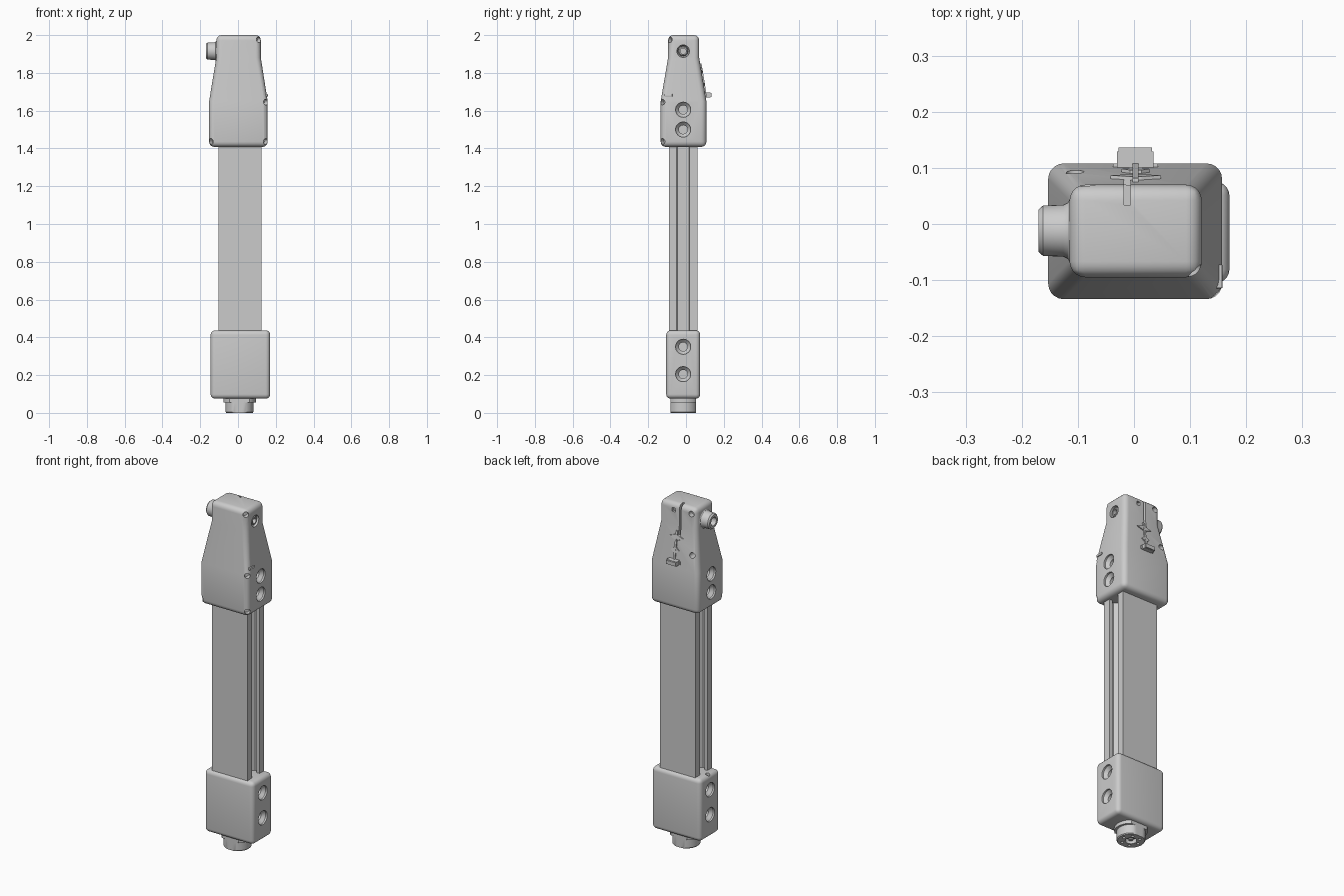
import bpy, bmesh, math
from mathutils import Vector, Matrix

if "Cube" in bpy.data.objects:
    bpy.data.objects.remove(bpy.data.objects["Cube"])


def make(name, bm):
    bmesh.ops.recalc_face_normals(bm, faces=bm.faces)
    me = bpy.data.meshes.new(name)
    bm.to_mesh(me)
    bm.free()
    ob = bpy.data.objects.new(name, me)
    bpy.context.collection.objects.link(ob)
    return ob


def activate(ob):
    bpy.ops.object.select_all(action='DESELECT')
    bpy.context.view_layer.objects.active = ob
    ob.select_set(True)


def loft(name, rings):
    """Skin closed rings of 3D points and cap both ends."""
    bm = bmesh.new()
    vs = [[bm.verts.new(p) for p in r] for r in rings]
    n = len(vs[0])
    for a, b in zip(vs, vs[1:]):
        for i in range(n):
            bm.faces.new((a[i], a[(i + 1) % n], b[(i + 1) % n], b[i]))
    bm.faces.new(vs[0])
    bm.faces.new(vs[-1])
    return make(name, bm)


def rect(x0, x1, y0, y1, z):
    return [(x0, y0, z), (x1, y0, z), (x1, y1, z), (x0, y1, z)]


def box(name, x0, x1, y0, y1, z0, z1):
    return loft(name, [rect(x0, x1, y0, y1, z0), rect(x0, x1, y0, y1, z1)])


def lathe(name, base, direction, profile, seg=40, flat=None):
    """Revolve (radius, distance) pairs about a direction; flat clips local y."""
    rot = Vector(direction).to_track_quat('Z', 'Y').to_matrix().to_4x4()
    m = Matrix.Translation(base) @ rot
    lim = flat or 9
    rings = []
    for r, h in profile:
        ring = []
        for i in range(seg):
            a = math.tau * i / seg
            ring.append(m @ Vector((r * math.cos(a), max(-lim, min(lim, r * math.sin(a))), h)))
        rings.append(ring)
    return loft(name, rings)


def bevel(ob, width, seg=5):
    md = ob.modifiers.new("round", 'BEVEL')
    md.width, md.segments, md.limit_method = width, seg, 'ANGLE'
    md.angle_limit = math.radians(40)
    activate(ob)
    bpy.ops.object.modifier_apply(modifier=md.name)


def cut(ob, cutters):
    for c in cutters:
        md = ob.modifiers.new("cut", 'BOOLEAN')
        md.operation, md.solver, md.object = 'DIFFERENCE', 'EXACT', c
        activate(ob)
        bpy.ops.object.modifier_apply(modifier=md.name)
        bpy.data.objects.remove(c)


def smooth(ob):
    activate(ob)
    bpy.ops.object.shade_smooth_by_angle(angle=math.radians(30))


CY = -0.015   # centre line of the rail in y


def screw_hole(x, z, s, r=0.04, bore=0.023):
    """Chamfered screw pocket entering a side face from s*x."""
    return lathe("cutter", (x + s * 0.02, CY, z), (-s, 0, 0),
                 [(r, 0), (r, 0.03), (bore, 0.048), (bore, 0.08)], 32)


# Rail with a T-slot down each side
cx, hx, hy = 0.011, 0.114, 0.075
q = [(0, hy), (hx, hy), (hx, 0.034), (hx - 0.02, 0.034), (hx - 0.02, 0.052),
     (hx - 0.042, 0.052), (hx - 0.062, 0.03)]
right = q[1:] + [(x, -y) for x, y in reversed(q[1:])]
outline = right + [(-x, -y) for x, y in right]
rail = loft("slotted_rail", [[(cx + x, CY + y, z) for x, y in outline] for z in (0.38, 1.46)])

# Lower housing
lower = box("lower_housing", -0.145, 0.17, -0.105, 0.075, 0.075, 0.437)
bevel(lower, 0.024)
holes = [screw_hole(x, z, s) for x, s in ((0.17, 1), (-0.145, -1)) for z in (0.205, 0.35)]
holes.append(lathe("cutter", (-0.128, CY, 0.42), (0, 0, 1), [(0.012, 0), (0.012, 0.05)], 20))
cut(lower, holes)
smooth(lower)

# Upper housing, tapering to a narrow head
low, top = (-0.153, 0.157, -0.134, 0.108), (-0.115, 0.121, -0.095, 0.07)
upper = loft("upper_housing", [rect(*low, 1.408), rect(*low, 1.65),
                               rect(*top, 1.88), rect(*top, 2.0)])
bevel(upper, 0.028)
holes = [screw_hole(x, z, s) for x, s in ((0.157, 1), (-0.153, -1)) for z in (1.5, 1.605)]
# Round port on the narrow head
holes.append(lathe("cutter", (0.14, CY, 1.915), (-1, 0, 0),
                   [(0.033, 0), (0.033, 0.032), (0.027, 0.04), (0.027, 0.06)], 32))
# Small diagonal screw pockets at the front corners
for x, y, z in ((0.12, -0.095, 1.975), (0.157, -0.134, 1.645),
                (0.157, -0.134, 1.437), (-0.153, -0.134, 1.437)):
    d = Vector((-1 if x > 0 else 1, 1, 0)).normalized()
    holes.append(lathe("cutter", Vector((x, y, z)) - d * 0.02, d,
                       [(0.015, 0), (0.015, 0.06)], 20))
# Screw pockets, cable groove and notch in the back face
for x, z in ((-0.083, 1.966), (-0.105, 1.74)):
    holes.append(lathe("cutter", (x, 0.13, z), (0, -1, 0), [(0.016, 0), (0.016, 0.09)], 20))
holes.append(box("cutter", -0.018, -0.006, 0.034, 0.15, 1.80, 2.02))
holes.append(box("cutter", 0.018, 0.04, 0.055, 0.15, 1.95, 1.972))
cut(upper, holes)
smooth(upper)

# Bushing seated in the side port
bush = lathe("port_bushing", (0.08, CY, 1.915), (1, 0, 0), [(0.026, 0), (0.026, 0.03), (0.021, 0.036)], 32)
cut(bush, [lathe("cutter", (0.13, CY, 1.915), (-1, 0, 0), [(0.015, 0), (0.015, 0.035)], 24)])
smooth(bush)

# Side nozzle with a flared root and an open end
nozzle = lathe("side_nozzle", (-0.10, -0.012, 1.915), (-1, 0, 0),
               [(0.058, 0), (0.057, 0.014), (0.05, 0.018), (0.046, 0.026),
                (0.045, 0.062), (0.038, 0.07)])
cut(nozzle, [lathe("cutter", (-0.18, -0.012, 1.915), (1, 0, 0), [(0.024, 0), (0.024, 0.05)], 32)])
smooth(nozzle)

# Back latch: block, cap, stem and paired wings on the sloping face
for name, b in {"latch_foot": (-0.037, 0.043, 0.085, 0.108, 1.672, 1.69),
                "latch_block": (-0.03, 0.035, 0.09, 0.129, 1.67, 1.695),
                "latch_cap": (-0.028, 0.032, 0.127, 0.136, 1.672, 1.693)}.items():
    box(name, *b)


def slope_y(z):
    return 0.07 + (0.108 - 0.07) * (1.88 - z) / 0.23


loft("latch_stem", [rect(-0.003, 0.008, slope_y(z) - 0.01, slope_y(z) + 0.007, z)
                    for z in (1.68, 1.85)])
for name, zc, w in (("latch_upper_wing", 1.815, 0.045), ("latch_lower_wing", 1.745, 0.025)):
    pts = [(-w, 0), (-0.01, 0.013), (0.01, 0.013), (w, 0), (0.01, -0.013), (-0.01, -0.013)]
    loft(name, [[(0.003 + x, slope_y(zc + z) + o, zc + z) for x, z in pts] for o in (-0.01, 0.006)])

# Small clip rib on the front right corner
rib = box("corner_rib", 0.135, 0.158, -0.115, -0.072, 1.674, 1.688)
bevel(rib, 0.003, 2)

# Bottom connector: flange and a flat-sided plug with socket holes
pc = (0.008, CY, 0)
flange = lathe("connector_flange", (pc[0], CY, 0.055), (0, 0, 1), [(0.086, 0), (0.086, 0.03)], 48, 0.067)
plug = lathe("connector_plug", pc, (0, 0, 1), [(0.070, 0), (0.074, 0.005), (0.074, 0.06)], 48, 0.067)
holes = [lathe("cutter", (pc[0], CY, -0.01), (0, 0, 1), [(0.03, 0), (0.03, 0.035)], 32)]
for i in range(6):
    a = math.tau * i / 6
    holes.append(lathe("cutter", (pc[0] + 0.048 * math.cos(a), CY + 0.048 * math.sin(a), -0.01),
                       (0, 0, 1), [(0.008, 0), (0.008, 0.03)], 16))
cut(plug, holes)
pin = lathe("connector_pin", (pc[0], CY, 0.005), (0, 0, 1), [(0.012, 0), (0.012, 0.03)], 24)
for ob in (flange, plug, pin):
    smooth(ob)
